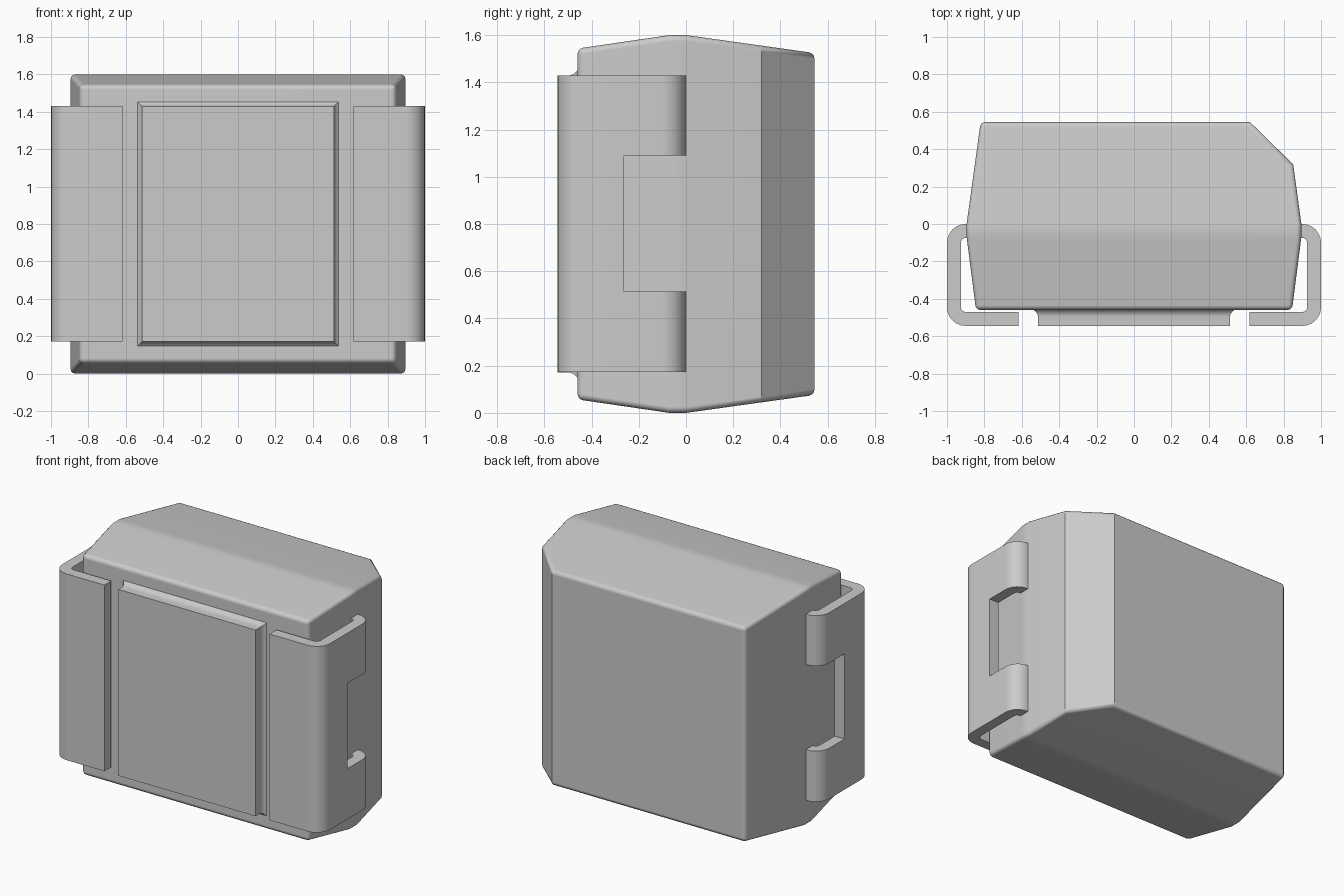
import bpy, bmesh, math
from mathutils import Vector

cube = bpy.data.objects.get("Cube")
if cube:
    bpy.data.objects.remove(cube, do_unlink=True)

grey = bpy.data.materials.new("light grey")
grey.use_nodes = True
grey.diffuse_color = (0.6, 0.6, 0.6, 1)
grey.node_tree.nodes["Principled BSDF"].inputs["Base Color"].default_value = (0.6, 0.6, 0.6, 1)

MID = 0.8            # height of the centre line
FRONT = -0.545       # foremost plane
BOTTOM, TOP = 0.173, 1.43


def finish(bm, name, angle=35):
    """Turn a bmesh into a shaded, coloured object."""
    bmesh.ops.recalc_face_normals(bm, faces=bm.faces)
    mesh = bpy.data.meshes.new(name)
    bm.to_mesh(mesh)
    bm.free()
    mesh.materials.append(grey)
    obj = bpy.data.objects.new(name, mesh)
    bpy.context.collection.objects.link(obj)
    bpy.ops.object.select_all(action='DESELECT')
    obj.select_set(True)
    bpy.context.view_layer.objects.active = obj
    bpy.ops.object.shade_smooth_by_angle(angle=math.radians(angle))
    return obj


def loft(sections):
    """Join rectangles (y, half width, half height) into a closed solid."""
    bm = bmesh.new()
    rings = []
    for y, w, h in sections:
        corners = ((-w, -h), (w, -h), (w, h), (-w, h))
        rings.append([bm.verts.new((x, y, MID + z)) for x, z in corners])
    for a, b in zip(rings, rings[1:]):
        for i in range(4):
            j = (i + 1) % 4
            bm.faces.new((a[i], a[j], b[j], b[i]))
    bm.faces.new(rings[0])
    bm.faces.new(rings[-1])
    bmesh.ops.recalc_face_normals(bm, faces=bm.faces)
    return bm


def weight_normals(obj):
    mod = obj.modifiers.new("flat panels", 'WEIGHTED_NORMAL')
    mod.keep_sharp = True


# Moulded body with drafted sides and one cut rear corner
bm = loft([(-0.46, 0.845, 0.743), (-0.07, 0.895, 0.8),
           (0, 0.895, 0.8), (0.545, 0.82, 0.724)])
cut = bmesh.ops.bisect_plane(bm, geom=bm.verts[:] + bm.edges[:] + bm.faces[:],
                             plane_co=(0.62, 0.545, MID), plane_no=(0.225, 0.23, 0),
                             clear_outer=True)
rim = [e for e in cut["geom_cut"] if isinstance(e, bmesh.types.BMEdge)]
bmesh.ops.holes_fill(bm, edges=rim, sides=0)
bmesh.ops.recalc_face_normals(bm, faces=bm.faces)
corners = [e for e in bm.edges if e.calc_face_angle(0) > math.radians(60)]
bmesh.ops.bevel(bm, geom=corners, offset=0.025, segments=3, profile=0.5, affect='EDGES')
weight_normals(finish(bm, "body"))

# Raised front pad with a small fillet at its base
half = (TOP - BOTTOM) / 2
flare = [(-0.455, 0.03), (-0.465, 0.016), (-0.477, 0.006), (-0.495, 0), (FRONT, 0)]
weight_normals(finish(loft([(y, 0.513 + f, half + f) for y, f in flare]), "front_pad"))


# Bent metal terminals: a strip along a hooked path, with a window in the side
def arc(cx, cy, radius, start, steps=6):
    for i in range(steps + 1):
        a = math.radians(start + 90 * i / steps)
        yield cx + radius * math.cos(a), cy + radius * math.sin(a)


R = 0.1
path = [(0.617, FRONT), *arc(1 - R, FRONT + R, R, -90), (1, -0.262),
        *arc(1 - R, -R, R, 0), (0.89, 0)]
levels = (BOTTOM, 0.515, 1.09, TOP)
bm = bmesh.new()
grid = [[bm.verts.new((x, y, z)) for z in levels] for x, y in path]
for a, b in zip(grid, grid[1:]):
    for k in range(3):
        if k == 1 and a[0].co.y > -0.27:
            continue  # side window
        bm.faces.new((a[k], b[k], b[k + 1], a[k + 1]))
loose = [v for v in bm.verts if not v.link_faces]
bmesh.ops.delete(bm, geom=loose, context='VERTS')
bmesh.ops.recalc_face_normals(bm, faces=bm.faces)
bm.faces.ensure_lookup_table()
if bm.faces[0].normal.dot(Vector((0, -1, 0))) < 0:
    bmesh.ops.reverse_faces(bm, faces=bm.faces)

# Give the strip its thickness inward
sheet = bpy.data.meshes.new("terminal_sheet")
bm.to_mesh(sheet)
bm.free()
left = bpy.data.objects.new("left_terminal", sheet)
bpy.context.collection.objects.link(left)
sheet.materials.append(grey)
solid = left.modifiers.new("thickness", 'SOLIDIFY')
solid.thickness = 0.074
solid.offset = -1
solid.use_even_offset = True
bpy.context.view_layer.update()
solid_mesh = bpy.data.meshes.new_from_object(
    left.evaluated_get(bpy.context.evaluated_depsgraph_get()))
bpy.data.objects.remove(left, do_unlink=True)

for name, side in (("left_terminal", 1), ("right_terminal", -1)):
    bm = bmesh.new()
    bm.from_mesh(solid_mesh)
    bmesh.ops.scale(bm, vec=(side, 1, 1), verts=bm.verts)
    weight_normals(finish(bm, name))
bpy.data.meshes.remove(solid_mesh)
